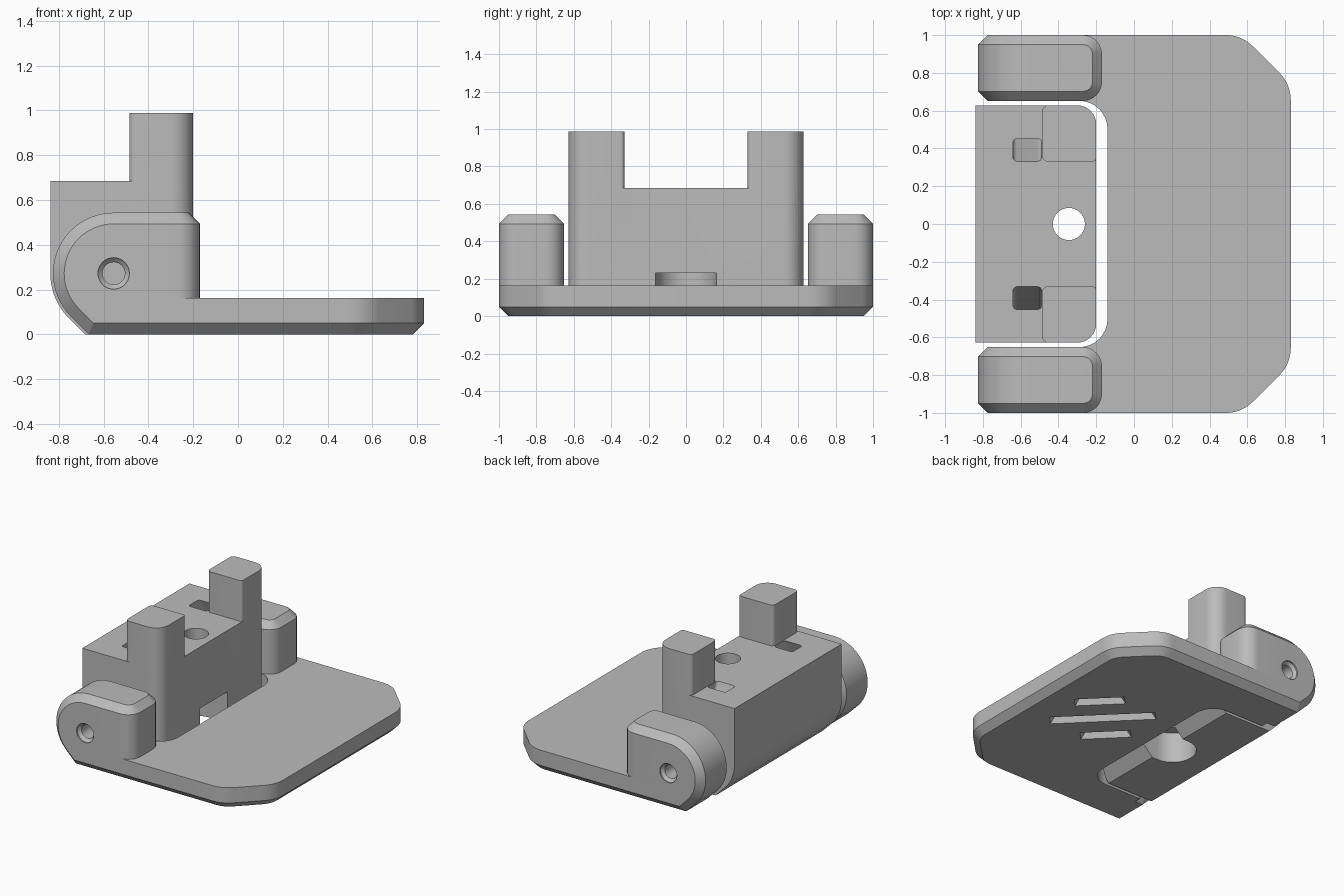
import bpy, bmesh, math
from mathutils import Vector

cube = bpy.data.objects.get("Cube")
if cube:
    bpy.data.objects.remove(cube, do_unlink=True)

grey = bpy.data.materials.new("plain grey")
grey.use_nodes = True
grey.diffuse_color = (0.5, 0.5, 0.5, 1)
grey.node_tree.nodes["Principled BSDF"].inputs["Base Color"].default_value = (0.5, 0.5, 0.5, 1)


def rounded(corners, steps=8):
    """Closed outline from (x, y, radius) corners."""
    out = []
    n = len(corners)
    for i, (x, y, r) in enumerate(corners):
        p = Vector((x, y))
        if r == 0:
            out.append(p)
            continue
        a = (Vector(corners[i - 1][:2]) - p).normalized()
        b = (Vector(corners[(i + 1) % n][:2]) - p).normalized()
        half = a.angle(b) / 2
        centre = p + (a + b).normalized() * (r / math.sin(half))
        start = p + a * (r / math.tan(half)) - centre
        end = p + b * (r / math.tan(half)) - centre
        turn = start.angle_signed(end)
        for k in range(steps + 1):
            t = -turn * k / steps
            c, s = math.cos(t), math.sin(t)
            out.append(centre + Vector((start.x * c - start.y * s, start.x * s + start.y * c)))
    return out


def inset(poly, d):
    """Mitred inward offset of a counter-clockwise outline."""
    out = []
    for i, p in enumerate(poly):
        e1 = (p - poly[i - 1]).normalized()
        e2 = (poly[(i + 1) % len(poly)] - p).normalized()
        n1, n2 = Vector((-e1.y, e1.x)), Vector((-e2.y, e2.x))
        out.append(p + (n1 + n2) * (d / (1 + n1.dot(n2))))
    return out


def circle(x, y, r, n=40):
    return [Vector((x + r * math.cos(2 * math.pi * k / n), y + r * math.sin(2 * math.pi * k / n)))
            for k in range(n)]


def loft(name, rings, upright=False, side=1):
    """Skin outlines stacked along z, or along y when upright."""
    bm = bmesh.new()
    loops = []
    for poly, h in rings:
        loops.append([bm.verts.new((p.x, side * h, p.y) if upright else (p.x, side * p.y, h))
                      for p in poly])
    for lo, hi in zip(loops, loops[1:]):
        for i in range(len(lo)):
            bm.faces.new((lo[i - 1], lo[i], hi[i], hi[i - 1]))
    bm.faces.new(loops[0])
    bm.faces.new(loops[-1])
    bmesh.ops.recalc_face_normals(bm, faces=bm.faces)
    mesh = bpy.data.meshes.new(name)
    bm.to_mesh(mesh)
    bm.free()
    mesh.materials.append(grey)
    obj = bpy.data.objects.new(name, mesh)
    bpy.context.collection.objects.link(obj)
    return obj


def combine(obj, tool, mode):
    mod = obj.modifiers.new(mode, "BOOLEAN")
    mod.operation, mod.solver, mod.object = mode, "EXACT", tool
    bpy.context.view_layer.objects.active = obj
    bpy.ops.object.modifier_apply(modifier=mod.name)
    bpy.data.objects.remove(tool, do_unlink=True)


def box(x0, x1, y0, y1, r=0):
    return rounded([(x0, y0, r), (x1, y0, r), (x1, y1, r), (x0, y1, r)])


PIVOT_X, PIVOT_Z, EDGE = -0.555, 0.272, 0.05


def pivot_profile(radius, right, top, corner):
    """Side outline: arc about the pivot running into a 45 degree flat, then the floor."""
    arc = [Vector((PIVOT_X + radius * math.cos(a), PIVOT_Z + radius * math.sin(a)))
           for a in [math.radians(90 + 135 * k / 24) for k in range(25)]]
    if top > PIVOT_Z + radius + 0.01:
        arc = [Vector((PIVOT_X - radius, top))] + [p for p in arc if p.y < PIVOT_Z + 0.001]
    foot = PIVOT_X + PIVOT_Z - radius * math.sqrt(2)
    return arc + [Vector((foot, 0)), Vector((right - corner, 0)),
                  Vector((right, corner)), Vector((right, top))]


# Base plate with clipped corners, bottom chamfer and hinge notch
outline = rounded([(-0.6, -1, 0), (0.57, -1, 0.2), (0.83, -0.74, 0.2),
                   (0.83, 0.74, 0.2), (0.57, 1, 0.2), (-0.6, 1, 0)])
lower = [Vector((-0.6 if abs(q.x + 0.6) < 0.001 else p.x, p.y))
         for p, q in zip(inset(outline, EDGE), outline)]
plate = loft("base_plate", [(lower, 0), (outline, EDGE), (outline, 0.163)])
notch = rounded([(-1.2, -0.652, 0), (-0.14, -0.652, 0.15), (-0.14, 0.652, 0.15), (-1.2, 0.652, 0)])
combine(plate, loft("notch_cutter", [(notch, -0.2), (notch, 0.4)]), "DIFFERENCE")

# Diagonal grooves under the plate
along, across = Vector((-1, 1)).normalized(), Vector((1, 1)).normalized()
for offset, length in ((-0.23, 0.18), (0, 0.37), (0.23, 0.18)):
    mid = Vector((0.305, 0.03)) + across * offset
    mouth = [mid + along * length * a + across * 0.05 * b
             for a, b in ((-1, 1), (-1, -1), (1, -1), (1, 1))]
    floor = [mid + along * (length - 0.04) * a + across * 0.02 * b
             for a, b in ((-1, 1), (-1, -1), (1, -1), (1, 1))]
    combine(plate, loft("groove_cutter", [(mouth, -0.01), (floor, 0.05)]), "DIFFERENCE")

# Hinge ears with chamfered rims and countersunk pin holes
for side in (-1, 1):
    full = pivot_profile(0.271, 0.3, 0.543, 0)
    full.pop(-2)
    small = inset(full, EDGE)
    ear = loft("hinge_ear", [(small, 0.652), (full, 0.652 + EDGE), (full, 1 - EDGE), (small, 1)],
               True, side)
    plan = rounded([(-1.2, 0.652, 0), (-0.17, 0.652, 0.1), (-0.17, 1, 0.1), (-1.2, 1, 0)])
    combine(ear, loft("ear_plan", [(plan, -0.1), (plan, 0.543 - EDGE), (inset(plan, EDGE), 0.543)],
                      False, side), "INTERSECT")
    combine(plate, ear, "UNION")
    wide, narrow = circle(PIVOT_X, PIVOT_Z, 0.07), circle(PIVOT_X, PIVOT_Z, 0.05)
    combine(plate, loft("pin_cutter", [(narrow, 0.6), (narrow, 0.97), (wide, 0.99), (wide, 1.1)],
                        True, side), "DIFFERENCE")

# Pivoting block between the ears
profile = pivot_profile(0.283, -0.2, 0.685, 0.1)
block = loft("pivot_block", [(profile, -0.8), (profile, 0.8)], True)
plan = rounded([(-1.2, -0.628, 0), (-0.2, -0.628, 0.1), (-0.2, 0.628, 0.1), (-1.2, 0.628, 0)])
combine(block, loft("block_plan", [(plan, -0.2), (plan, 1.2)]), "INTERSECT")

for side in (-1, 1):
    # Upright post
    post = rounded([(-0.485, 0.33, 0.03), (-0.2, 0.33, 0.02), (-0.2, 0.628, 0.1), (-0.485, 0.628, 0.03)])
    combine(block, loft("post", [(post, 0.55), (post, 0.987)], False, side), "UNION")
    # Slanted slot beside the post
    combine(block, loft("slot_cutter", [(box(-0.64, -0.49, 0.47, 0.59, 0.02), 0.33),
                                        (box(-0.64, -0.49, 0.33, 0.45, 0.02), 0.69)],
                        False, side), "DIFFERENCE")

# Screw hole and the open-fronted pocket under it
screw = circle(-0.345, 0, 0.085)
combine(block, loft("screw_cutter", [(screw, -0.2), (screw, 1)]), "DIFFERENCE")
pocket = rounded([(-0.507, -0.162, 0.16), (0, -0.162, 0), (0, 0.162, 0), (-0.507, 0.162, 0.16)])
combine(block, loft("pocket_cutter", [(pocket, -0.2), (pocket, 0.23)]), "DIFFERENCE")

# Smooth the curved walls, keep hard edges
bpy.ops.object.select_all(action="DESELECT")
for obj in (plate, block):
    obj.select_set(True)
bpy.context.view_layer.objects.active = plate
bpy.ops.object.shade_smooth_by_angle(angle=math.radians(28))
